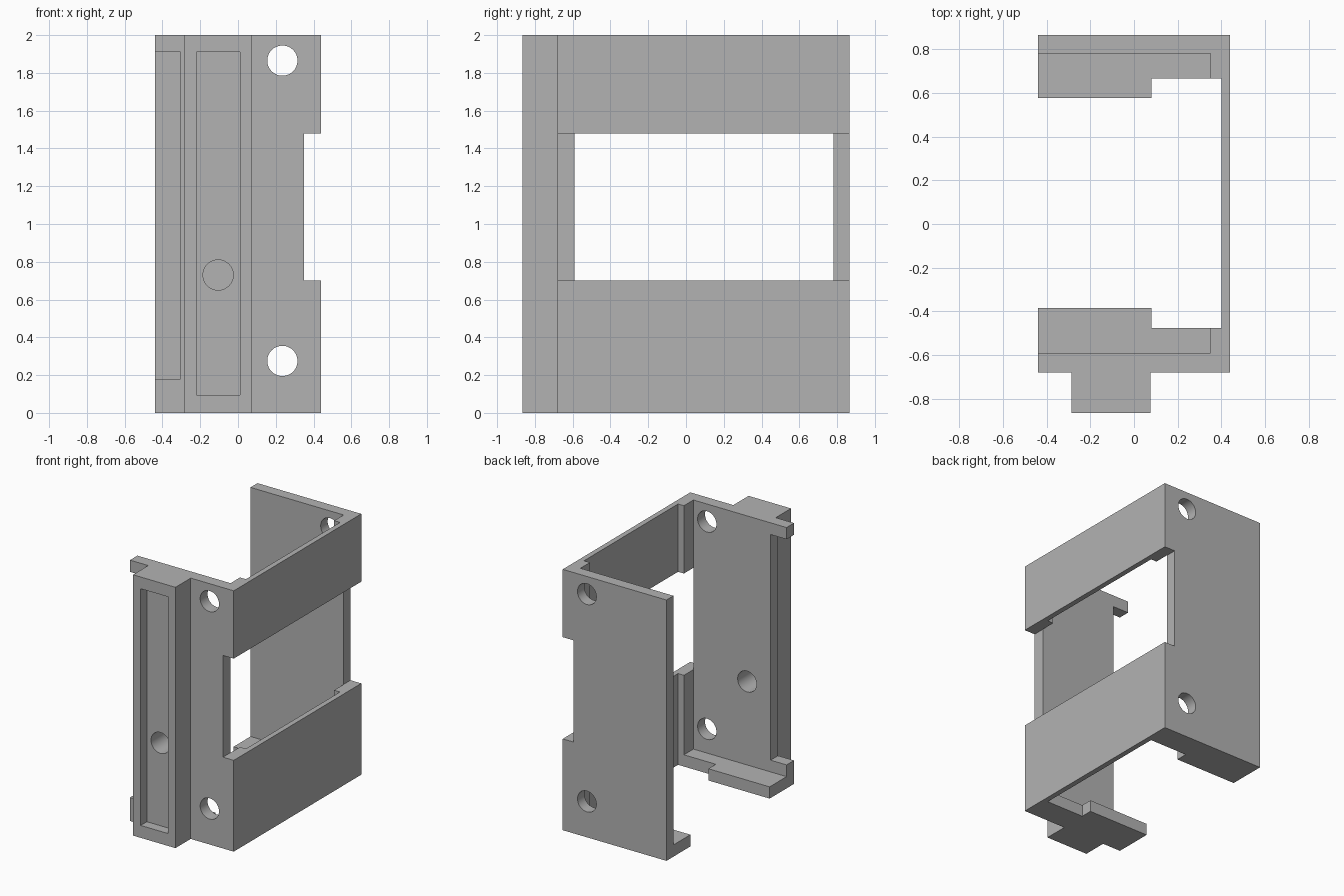
import bpy, bmesh
from math import pi
from mathutils import Matrix

cube = bpy.data.objects.get("Cube")
if cube:
    bpy.data.objects.remove(cube, do_unlink=True)

GREY = (0.45, 0.45, 0.45, 1)
grey = bpy.data.materials.new("plain grey")
grey.use_nodes = True
grey.diffuse_color = GREY
grey.node_tree.nodes["Principled BSDF"].inputs["Base Color"].default_value = GREY


def add_object(name, bm):
    bmesh.ops.recalc_face_normals(bm, faces=bm.faces)
    mesh = bpy.data.meshes.new(name)
    bm.to_mesh(mesh)
    bm.free()
    mesh.materials.append(grey)
    obj = bpy.data.objects.new(name, mesh)
    bpy.context.scene.collection.objects.link(obj)
    return obj


def prism(name, outline, z0, z1):
    bm = bmesh.new()
    face = bm.faces.new([bm.verts.new((x, y, z0)) for x, y in outline])
    out = bmesh.ops.extrude_face_region(bm, geom=[face])
    verts = [v for v in out["geom"] if isinstance(v, bmesh.types.BMVert)]
    bmesh.ops.translate(bm, verts=verts, vec=(0, 0, z1 - z0))
    return add_object(name, bm)


def box(name, x0, x1, y0, y1, z0, z1):
    return prism(name, [(x0, y0), (x1, y0), (x1, y1), (x0, y1)], z0, z1)


def drill(name, x, z, y0, y1, radius=0.08):
    bm = bmesh.new()
    turn = Matrix.Translation((x, (y0 + y1) / 2, z)) @ Matrix.Rotation(pi / 2, 4, "X")
    bmesh.ops.create_cone(bm, cap_ends=True, segments=48, radius1=radius,
                          radius2=radius, depth=y1 - y0, matrix=turn)
    return add_object(name, bm)


def combine(target, other, operation):
    mod = target.modifiers.new(other.name, "BOOLEAN")
    mod.operation = operation
    mod.solver = "EXACT"
    mod.object = other
    bpy.context.view_layer.update()
    graph = bpy.context.evaluated_depsgraph_get()
    mesh = bpy.data.meshes.new_from_object(target.evaluated_get(graph))
    target.modifiers.clear()
    target.data = mesh
    bpy.data.objects.remove(other, do_unlink=True)


# Full-height C section: back plate, corner posts, side wall, front plate, rib
body = prism("bracket_body", [
    (-0.44, 0.865), (-0.44, 0.78), (0.35, 0.78), (0.35, 0.665),
    (0.40, 0.665), (0.40, -0.475), (0.35, -0.475), (0.35, -0.59),
    (-0.44, -0.59), (-0.44, -0.68), (-0.285, -0.68), (-0.285, -0.865),
    (0.075, -0.865), (0.075, -0.68), (0.44, -0.68), (0.44, 0.865)], 0, 2)

# Stepped ledges along the bottom of both plates
combine(body, prism("back_ledge", [
    (-0.44, 0.82), (-0.44, 0.575), (0.08, 0.575), (0.08, 0.665),
    (0.42, 0.665), (0.42, 0.82)], 0, 0.09), "UNION")
combine(body, prism("front_ledge", [
    (-0.44, -0.63), (0.42, -0.63), (0.42, -0.475), (0.08, -0.475),
    (0.08, -0.385), (-0.44, -0.385)], 0, 0.09), "UNION")

# Side window, edge notch and rib recess
cutters = [
    box("window_cutter", 0.349, 0.6, -1, 1, 0.70, 1.48),
    box("notch_cutter", -0.6, -0.305, -0.8, -0.5, 0.18, 1.91),
    box("recess_cutter", -0.22, 0.01, -1, -0.79, 0.095, 1.91),
    drill("rib_hole_cutter", -0.105, 0.73, -1, -0.45),
]
# Screw holes through both plates
for z in (0.275, 1.865):
    cutters.append(drill("screw_hole_cutter", 0.235, z, -1.2, 1.2))
for cutter in cutters:
    combine(body, cutter, "DIFFERENCE")

# Smooth hole walls, crisp edges elsewhere
bpy.ops.object.select_all(action="DESELECT")
body.select_set(True)
bpy.context.view_layer.objects.active = body
bpy.ops.object.shade_smooth_by_angle(angle=pi / 6)
